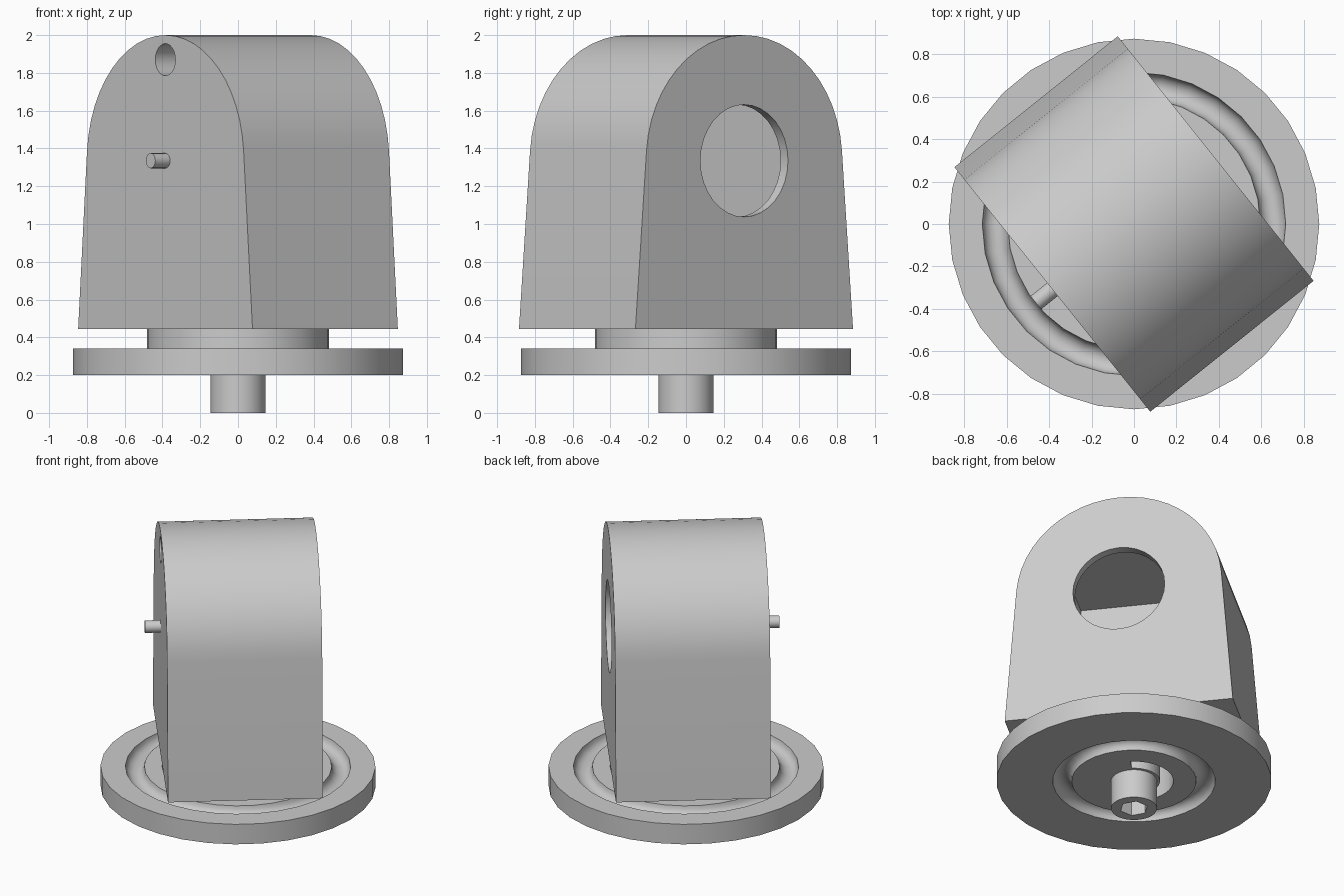
import bpy, bmesh, math
from mathutils import Matrix

cube = bpy.data.objects.get("Cube")
if cube:
    bpy.data.objects.remove(cube, do_unlink=True)

grey = bpy.data.materials.new("light_grey")
grey.use_nodes = True
colour = (0.6, 0.6, 0.6, 1)
grey.diffuse_color = colour
grey.node_tree.nodes["Principled BSDF"].inputs["Base Color"].default_value = colour

# Housing frame: profile x is across, profile y is up, extrusion runs front to back
UPRIGHT = Matrix(((1, 0, 0, 0), (0, 0, 1, 0), (0, 1, 0, 0), (0, 0, 0, 1)))
HOUSING = Matrix.Rotation(math.radians(-51.3), 4, "Z") @ UPRIGHT
FLAT = Matrix.Identity(4)


def finish(name, bm):
    bmesh.ops.recalc_face_normals(bm, faces=bm.faces)
    mesh = bpy.data.meshes.new(name)
    bm.to_mesh(mesh)
    bm.free()
    mesh.materials.append(grey)
    obj = bpy.data.objects.new(name, mesh)
    bpy.context.collection.objects.link(obj)
    return obj


def prism(name, points, low, high, frame=FLAT):
    bm = bmesh.new()
    face = bm.faces.new([bm.verts.new((u, v, low)) for u, v in points])
    new = bmesh.ops.extrude_face_region(bm, geom=[face])["geom"]
    verts = [g for g in new if isinstance(g, bmesh.types.BMVert)]
    bmesh.ops.translate(bm, verts=verts, vec=(0, 0, high - low))
    bm.transform(frame)
    return finish(name, bm)


def arc(radius, start, end, steps, cx=0, cy=0):
    angles = [math.radians(start + (end - start) * i / steps) for i in range(steps + 1)]
    return [(cx + radius * math.cos(a), cy + radius * math.sin(a)) for a in angles]


def circle(radius, sides, cx=0, cy=0):
    return arc(radius, 0, 360, sides, cx, cy)[:-1]


def lathe(name, profile, sides):
    bm = bmesh.new()
    verts = [bm.verts.new((r, 0, z)) for r, z in profile]
    edges = [bm.edges.new(pair) for pair in zip(verts, verts[1:])]
    bmesh.ops.spin(bm, geom=verts + edges, cent=(0, 0, 0), axis=(0, 0, 1),
                   angle=math.tau, steps=sides)
    bmesh.ops.remove_doubles(bm, verts=bm.verts, dist=0.0005)
    return finish(name, bm)


def select(obj):
    bpy.ops.object.select_all(action="DESELECT")
    obj.select_set(True)
    bpy.context.view_layer.objects.active = obj


def cut(obj, cutters):
    select(obj)
    for cutter in cutters:
        mod = obj.modifiers.new("cut", "BOOLEAN")
        mod.operation = "DIFFERENCE"
        mod.solver = "EXACT"
        mod.object = cutter
        bpy.ops.object.modifier_apply(modifier=mod.name)


def smooth(obj):
    select(obj)
    bpy.ops.object.shade_smooth_by_angle(angle=math.radians(30))


# Arched housing in two sections that meet at a flush seam
AXIS_Z, FRONT, SEAM, BACK = 1.335, -0.493, -0.18, 0.493
arch = [(-0.738, 0.445), (0.738, 0.445)] + arc(0.665, 4.5, 175.5, 24, 0, AXIS_Z)
cover = prism("front_cover", arch, FRONT, SEAM, HOUSING)
body = prism("rear_housing", arch, SEAM, BACK, HOUSING)

# Inner chamber, rear opening and the three screw holes
room = [(-0.43, 0.52), (0.43, 0.52), (0.43, 1.74), (-0.43, 1.74)]
chamber = prism("chamber_cutter", room, -0.43, 0.43, HOUSING)
opening = prism("opening_cutter", circle(0.297, 32, 0, AXIS_Z), 0.3, 0.6, HOUSING)
screws = [prism("screw_cutter", circle(0.085, 24, x, z), -0.6, 0.2, HOUSING)
          for x, z in ((-0.628, 0.54), (0.628, 0.54), (0, 1.87))]
cut(cover, [chamber] + screws)
cut(body, [chamber, opening] + screws)

# Shaft pin on the front face
pin = prism("shaft_pin", circle(0.04, 20, 0, AXIS_Z), FRONT - 0.1, FRONT + 0.05, HOUSING)

# Round base with a ring groove above and below
LOW, TOP, RADIUS = 0.2, 0.34, 0.873
profile = [(0, LOW)] + arc(0.06, 180, 0, 8, 0.456, LOW) + [(RADIUS, LOW), (RADIUS, TOP)]
profile += arc(0.06, 360, 180, 8, 0.655, TOP) + [(0, TOP)]
base = lathe("base_disc", profile, 32)
collar = prism("collar", circle(0.483, 32), TOP, 0.445)

# Curved cable slot around the bolt
slot_shape = arc(0.25, 45, 220, 20) + arc(0.165, 220, 45, 20)
slot = prism("slot_cutter", slot_shape, 0.1, 0.6)
cut(base, [slot])
cut(collar, [slot])

# Centre bolt with a hexagonal socket
bolt = prism("centre_bolt", circle(0.146, 32), 0, LOW)
socket = prism("socket_cutter", circle(0.09, 6), -0.1, 0.12)
cut(bolt, [socket])

for helper in [chamber, opening, slot, socket] + screws:
    bpy.data.objects.remove(helper, do_unlink=True)
for part in (cover, body, pin, base, collar, bolt):
    smooth(part)
